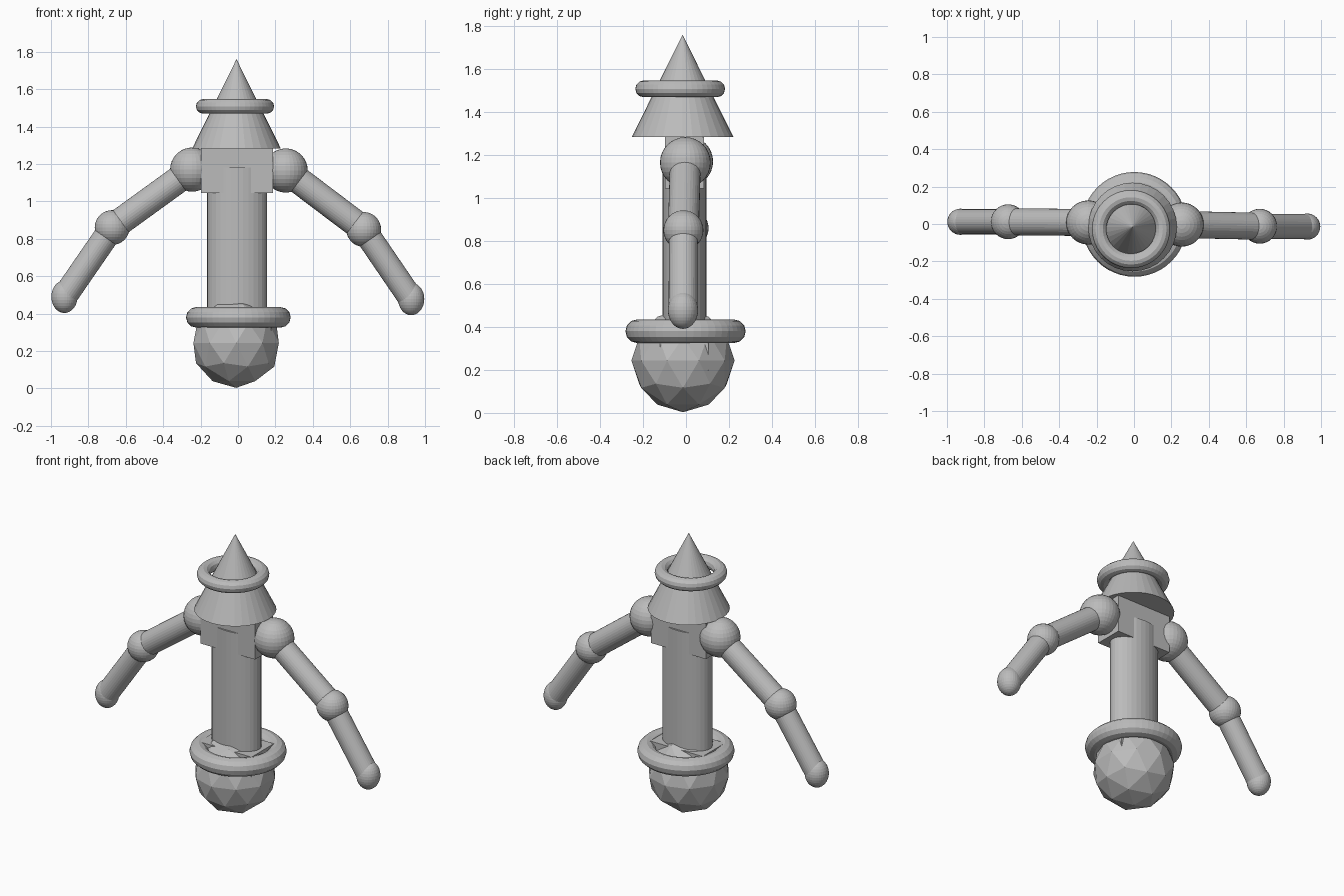
import bpy
import math
from mathutils import Vector

if "Cube" in bpy.data.objects:
    bpy.data.objects.remove(bpy.data.objects["Cube"])

grey = bpy.data.materials.new("plain_grey")
grey.diffuse_color = (0.5, 0.5, 0.5, 1)
grey.use_nodes = True
grey.node_tree.nodes["Principled BSDF"].inputs["Base Color"].default_value = grey.diffuse_color


def finish(name, scale=(1, 1, 1)):
    ob = bpy.context.object
    ob.name = name
    ob.scale = scale
    ob.data.materials.append(grey)
    return ob


def ball(name, loc, r, scale=(1, 1, 1)):
    bpy.ops.mesh.primitive_uv_sphere_add(segments=32, ring_count=16, radius=r, location=loc)
    return finish(name, scale)


def ring(name, loc, major, minor):
    bpy.ops.mesh.primitive_torus_add(location=loc, major_radius=major, minor_radius=minor,
                                     major_segments=48, minor_segments=12)
    return finish(name)


def block(name, loc, size):
    bpy.ops.mesh.primitive_cube_add(size=1, location=loc)
    return finish(name, size)


def rod(name, a, b, r):
    a, b = Vector(a), Vector(b)
    bpy.ops.mesh.primitive_cylinder_add(vertices=32, radius=r, depth=(b - a).length,
                                        location=(a + b) / 2)
    ob = finish(name)
    ob.rotation_euler = (b - a).to_track_quat('Z', 'Y').to_euler()
    return ob


# Base: faceted ball, inner block and ring
bpy.ops.mesh.primitive_ico_sphere_add(subdivisions=2, radius=0.24, location=(-0.01, -0.014, 0.243))
finish("base_ball")
block("base_block", (-0.005, -0.009, 0.315), (0.37, 0.226, 0.235))
ring("base_ring", (0.002, -0.002, 0.38), 0.225, 0.055)

# Oval shaft and shoulder block
bpy.ops.mesh.primitive_cylinder_add(vertices=32, radius=1, depth=1, location=(-0.005, -0.007, 0.71))
finish("shaft", (0.16, 0.102, 0.94))
block("shoulder_block", (-0.005, -0.007, 1.164), (0.385, 0.18, 0.238))

# Pointed top with its ring
bpy.ops.mesh.primitive_cone_add(vertices=32, radius1=0.237, depth=0.477, location=(-0.008, -0.016, 1.5215))
finish("pointed_top")
ring("top_ring", (-0.016, -0.027, 1.508), 0.17, 0.039)

# Arms: shoulder, elbow and hand joints joined by rods
arms = {
    "right": ((0.255, -0.003, 1.165), (0.672, -0.012, 0.85), (0.926, -0.014, 0.478)),
    "left": ((-0.245, 0.008, 1.17), (-0.673, 0.012, 0.86), (-0.928, 0.012, 0.49)),
}
for side, (shoulder, elbow, hand) in arms.items():
    ball(side + "_shoulder", shoulder, 0.118)
    ball(side + "_elbow", elbow, 0.093)
    ball(side + "_hand", hand, 0.07, (1, 1, 1.24))
    rod(side + "_upper_arm", shoulder, elbow, 0.072)
    rod(side + "_lower_arm", elbow, hand, 0.067)
